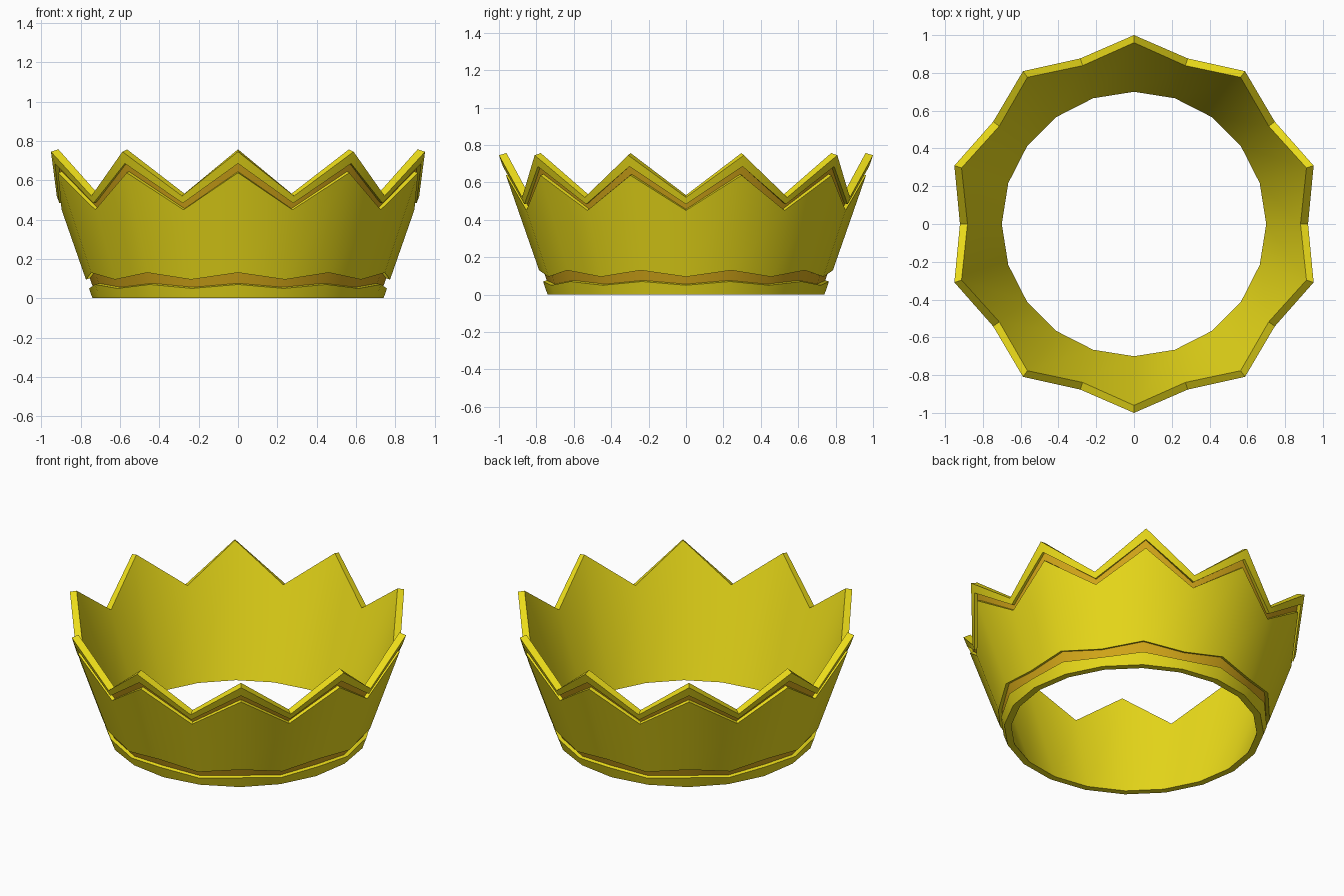
import bpy, bmesh, math

if "Cube" in bpy.data.objects:
    bpy.data.objects.remove(bpy.data.objects["Cube"])

POINTS = 10            # spikes around the crown
SLOPE = 0.349          # outward flare of the wall
BASE_R = 0.74
WALL = 0.04            # wall thickness
GROOVE = 0.02          # groove depth


def make_material(name, color):
    mat = bpy.data.materials.new(name)
    mat.diffuse_color = (*color, 1.0)
    mat.use_nodes = True
    mat.node_tree.nodes["Principled BSDF"].inputs["Base Color"].default_value = mat.diffuse_color
    return mat


def zigzag_ring(bm, z_peak, z_valley, depth=0.0, lift=True):
    """Ring on the flared cone, alternating peak and valley, sunk by depth."""
    ring = []
    for i in range(POINTS * 2):
        a = math.pi / 2 + i * math.pi / POINTS
        z = z_valley if i % 2 else z_peak
        r = BASE_R + SLOPE * z - depth
        if lift:
            z += 0.3 * depth
        ring.append(bm.verts.new((r * math.cos(a), r * math.sin(a), z)))
    return ring


bm = bmesh.new()
# Closed cross-section: (peak height, valley height, depth below outer face)
section = [
    (0.0, 0.0, 0.0),            # bottom outer edge
    (0.07, 0.05, 0.0),          # base ring top
    (0.07, 0.05, GROOVE),       # lower groove
    (0.13, 0.095, GROOVE),
    (0.13, 0.095, 0.0),         # main wall
    (0.638, 0.45, 0.0),
    (0.638, 0.45, GROOVE),      # upper groove
    (0.685, 0.483, GROOVE),
    (0.685, 0.483, 0.0),        # spiked rim
    (0.745, 0.52, 0.0),
    (0.745, 0.52, WALL),        # inner top edge
]
rings = [zigzag_ring(bm, *s) for s in section]
rings.append(zigzag_ring(bm, 0.0, 0.0, WALL, lift=False))   # bottom inner edge

# Skin the rings; the groove floors get the second material
n = POINTS * 2
for k, low in enumerate(rings):
    high = rings[(k + 1) % len(rings)]
    for i in range(n):
        j = (i + 1) % n
        face = bm.faces.new((low[i], low[j], high[j], high[i]))
        face.material_index = 1 if k in (2, 6) else 0
bmesh.ops.recalc_face_normals(bm, faces=bm.faces)

mesh = bpy.data.meshes.new("crown_band")
bm.to_mesh(mesh)
bm.free()
mesh.materials.append(make_material("gold", (0.84, 0.72, 0.01)))
mesh.materials.append(make_material("dark_gold", (0.68, 0.40, 0.01)))

crown = bpy.data.objects.new("crown_band", mesh)
bpy.context.collection.objects.link(crown)
bpy.context.view_layer.objects.active = crown
crown.select_set(True)
bpy.ops.object.shade_smooth_by_angle(angle=math.radians(30))
